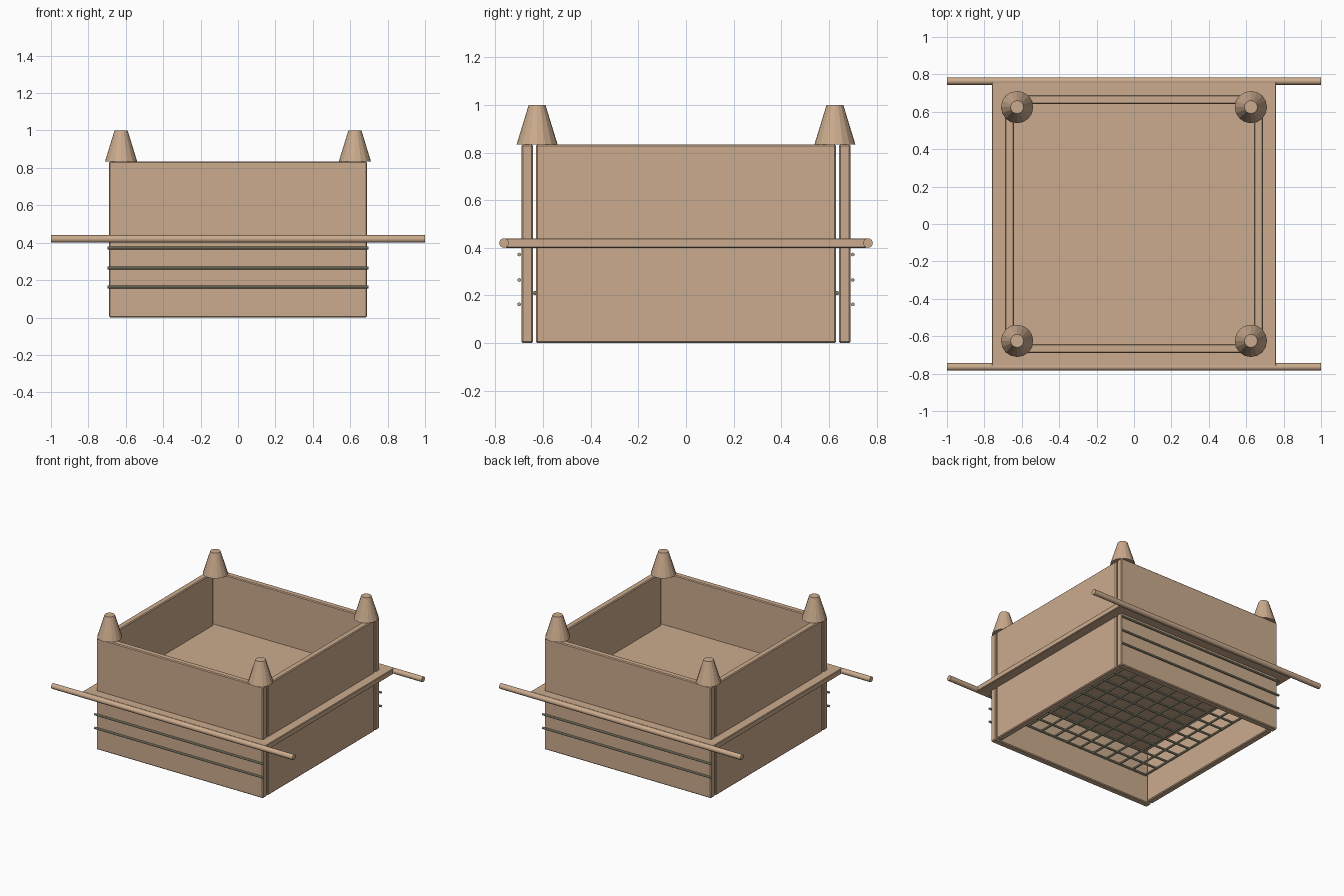
import bpy
from math import pi

if "Cube" in bpy.data.objects:
    bpy.data.objects.remove(bpy.data.objects["Cube"])


def material(name, color):
    m = bpy.data.materials.new(name)
    m.diffuse_color = color
    m.use_nodes = True
    m.node_tree.nodes["Principled BSDF"].inputs["Base Color"].default_value = m.diffuse_color
    return m


wood = material("wood", (0.60, 0.41, 0.27, 1))
metal = material("metal", (0.42, 0.40, 0.27, 1))


def box(name, lo, hi, bevel=0.006):
    bpy.ops.mesh.primitive_cube_add(size=1, location=[(a + b) / 2 for a, b in zip(lo, hi)])
    ob = bpy.context.object
    ob.name = name
    ob.scale = [b - a for a, b in zip(lo, hi)]
    bpy.ops.object.transform_apply(location=False, rotation=False, scale=True)
    ob.data.materials.append(wood)
    if bevel:
        mod = ob.modifiers.new("bevel", 'BEVEL')
        mod.width = bevel
        mod.segments = 1
    return ob


def rod(name, loc, length, radius, axis, mat, sides=8):
    rot = (0, pi / 2, 0) if axis == 'X' else (pi / 2, 0, 0)
    bpy.ops.mesh.primitive_cylinder_add(vertices=sides, radius=radius, depth=length,
                                        location=loc, rotation=rot)
    ob = bpy.context.object
    ob.name = name
    ob.data.materials.append(mat)
    bpy.ops.object.shade_smooth_by_angle()
    return ob


# Four wall boards with a narrow gap at the corners
TOP = 0.834
box("front_wall", (-0.69, -0.69, 0), (0.69, -0.642, TOP))
box("back_wall", (-0.69, 0.642, 0), (0.69, 0.69, TOP))
box("left_wall", (-0.69, -0.63, 0), (-0.642, 0.63, TOP))
box("right_wall", (0.642, -0.63, 0), (0.69, 0.63, TOP))

# Middle shelf that sticks out all round
box("middle_shelf", (-0.76, -0.76, 0.40), (0.76, 0.76, 0.44), 0.004)

for s, side in ((-1, "front"), (1, "back")):
    # Carrying poles
    rod(side + "_carry_pole", (0, s * 0.764, 0.42), 2.0, 0.02, 'X', wood, 16)
    # Thin wires across the lower wall
    for i, z in enumerate((0.163, 0.265, 0.372)):
        rod(f"{side}_wire_{i + 1}", (0, s * 0.70, z), 1.394, 0.008, 'X', metal)
    # Tapered corner posts
    for t, hand in ((-1, "left"), (1, "right")):
        bpy.ops.mesh.primitive_cone_add(vertices=16, radius1=0.086, radius2=0.035,
                                        depth=1 - TOP,
                                        location=(t * 0.625, s * 0.625, (1 + TOP) / 2))
        foot = bpy.context.object
        foot.name = f"{side}_{hand}_tapered_peg"
        foot.data.materials.append(wood)

# Wire grate inside the lower half
COUNT, HALF = 12, 0.635
for i in range(COUNT):
    p = -HALF + 2 * HALF * i / (COUNT - 1)
    rod(f"grate_bar_x_{i + 1}", (0, p, 0.21), 2 * HALF + 0.01, 0.008, 'X', metal)
    rod(f"grate_bar_y_{i + 1}", (p, 0, 0.21), 2 * HALF + 0.01, 0.008, 'Y', metal)
